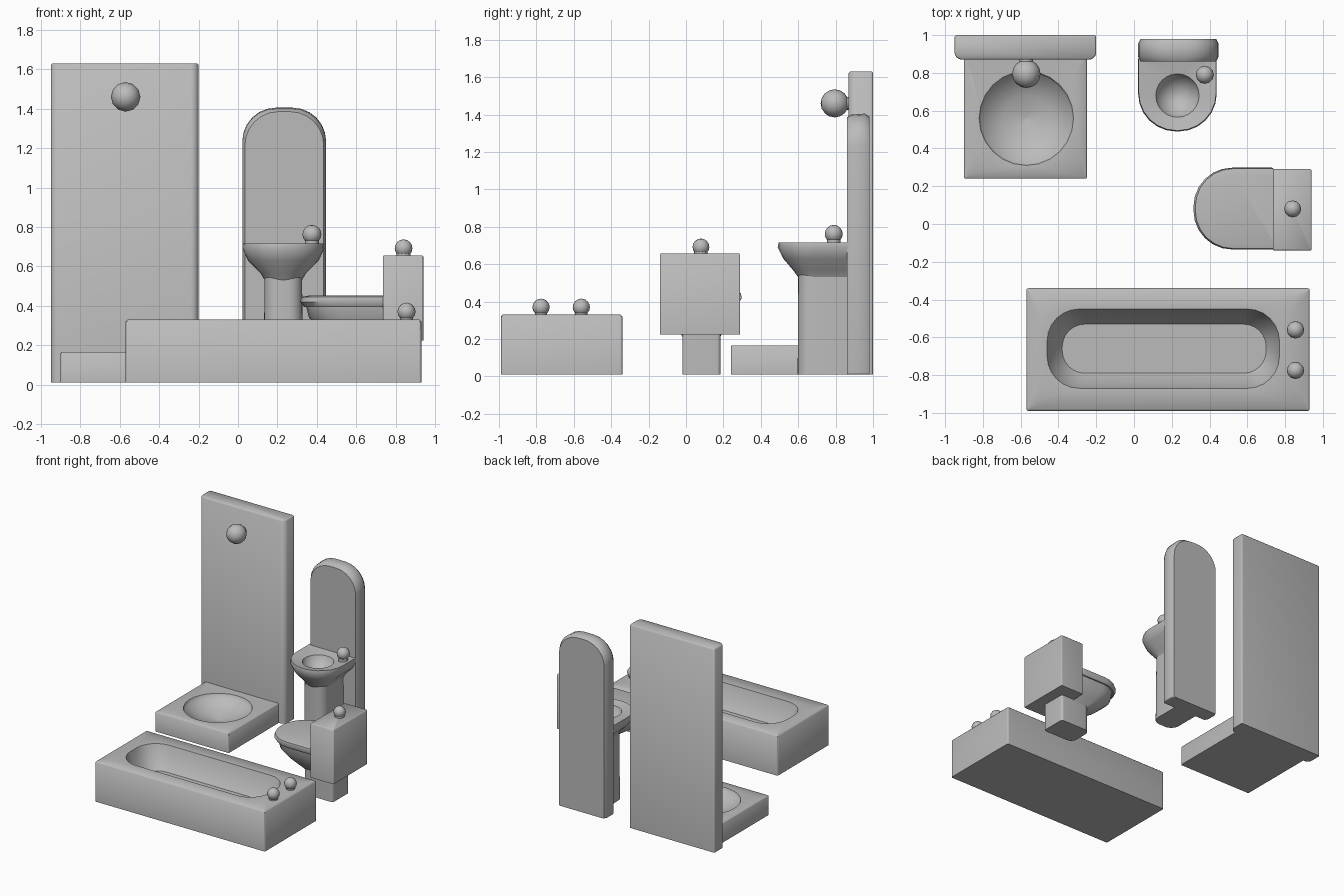
import bpy, bmesh, math
from mathutils import Vector

if "Cube" in bpy.data.objects:
    bpy.data.objects.remove(bpy.data.objects["Cube"])

ceramic = bpy.data.materials.new("grey ceramic")
ceramic.diffuse_color = (0.5, 0.5, 0.5, 1)
ceramic.use_nodes = True
ceramic.node_tree.nodes["Principled BSDF"].inputs["Base Color"].default_value = ceramic.diffuse_color


def ring(x0, x1, y0, y1, z, radii, n=6):
    """Rounded rectangle; radii for corners (+,+), (-,+), (-,-), (+,-)."""
    if not isinstance(radii, tuple):
        radii = (radii,) * 4
    pts = []
    corners = ((x1, y1, -1, -1), (x0, y1, 1, -1), (x0, y0, 1, 1), (x1, y0, -1, 1))
    for i, ((cx, cy, sx, sy), r) in enumerate(zip(corners, radii)):
        for k in range(n + 1):
            a = math.pi / 2 * (i + k / n)
            pts.append((cx + sx * r + r * math.cos(a),
                        cy + sy * r + r * math.sin(a), z))
    return pts


def finish(bm, name):
    bmesh.ops.remove_doubles(bm, verts=bm.verts[:], dist=0.0004)
    bmesh.ops.recalc_face_normals(bm, faces=bm.faces[:])
    mesh = bpy.data.meshes.new(name)
    bm.to_mesh(mesh)
    bm.free()
    mesh.materials.append(ceramic)
    ob = bpy.data.objects.new(name, mesh)
    bpy.context.collection.objects.link(ob)
    return ob


def loft(name, rings, upright=False):
    """Skin a stack of rings; upright swaps the axes so rings stand in x-z."""
    bm = bmesh.new()
    loops = []
    for r in rings:
        loops.append([bm.verts.new((x, z, y) if upright else (x, y, z)) for x, y, z in r])
    for a, b in zip(loops, loops[1:]):
        m = len(a)
        for i in range(m):
            j = (i + 1) % m
            bm.faces.new((a[i], a[j], b[j], b[i]))
    bm.faces.new(loops[0][::-1])
    bm.faces.new(loops[-1])
    return finish(bm, name)


def knob(name, base, direction, dist, radius, stem):
    """Ball on a short stem, standing off a surface."""
    bm = bmesh.new()
    d = Vector(direction)
    centre = Vector(base) + d * dist
    rot = d.to_track_quat('Z', 'Y').to_matrix().to_4x4()
    ball = bmesh.ops.create_uvsphere(bm, u_segments=12, v_segments=8, radius=radius)["verts"]
    bmesh.ops.transform(bm, matrix=rot, verts=ball)
    bmesh.ops.translate(bm, vec=centre, verts=ball)
    post = bmesh.ops.create_cone(bm, cap_ends=True, segments=12, radius1=stem,
                                 radius2=stem, depth=dist)["verts"]
    bmesh.ops.transform(bm, matrix=rot, verts=post)
    bmesh.ops.translate(bm, vec=Vector(base) + d * dist / 2, verts=post)
    finish(bm, name)


# bathtub with sunken oval basin
loft("bathtub", [
    ring(-0.57, 0.93, -0.99, -0.34, 0.01, 0.012),
    ring(-0.57, 0.93, -0.99, -0.34, 0.32, 0.012),
    ring(-0.56, 0.92, -0.98, -0.35, 0.33, 0.01),
    ring(-0.46, 0.77, -0.87, -0.45, 0.325, 0.17),
    ring(-0.43, 0.745, -0.84, -0.48, 0.22, 0.16),
    ring(-0.38, 0.70, -0.79, -0.53, 0.15, 0.12)])
for side, y in (("left", -0.775), ("right", -0.56)):
    knob(side + "_tub_tap", (0.855, y, 0.325), (0, 0, 1), 0.045, 0.046, 0.033)

# shower tray with conical dish
cx, cy = -0.57, 0.56
dish = [ring(cx - r, cx + r, cy - r, cy + r, z, r)
        for r, z in ((0.25, 0.163), (0.24, 0.135), (0.12, 0.09), (0.01, 0.06))]
loft("shower_tray", [
    ring(-0.90, -0.25, 0.24, 0.90, 0.01, 0.008),
    ring(-0.90, -0.25, 0.24, 0.90, 0.16, 0.008),
    ring(-0.894, -0.256, 0.246, 0.90, 0.166, 0.006)] + dish)
# shower wall
loft("shower_wall", [
    ring(-0.95, -0.20, 0.87, 1.0, 0.01, (0.012, 0.012, 0.04, 0.04)),
    ring(-0.95, -0.20, 0.87, 1.0, 1.622, (0.012, 0.012, 0.04, 0.04)),
    ring(-0.943, -0.207, 0.877, 0.993, 1.63, (0.01, 0.01, 0.035, 0.035))])
knob("shower_head", (-0.57, 0.88, 1.46), (0, -1, 0), 0.085, 0.075, 0.035)

# washbasin mirror panel with arched top
arch = (0.17, 0.17, 0.01, 0.01)
loft("mirror_panel", [
    ring(0.035, 0.435, 0.01, 1.385, 0.86, arch),
    ring(0.022, 0.447, 0.01, 1.40, 0.885, arch),
    ring(0.022, 0.447, 0.01, 1.405, 0.955, arch),
    ring(0.035, 0.435, 0.01, 1.39, 0.98, arch)], upright=True)
# washbasin pedestal and bowl
loft("basin_pedestal", [
    ring(0.13, 0.33, 0.597, 0.88, 0.01, (0.01, 0.01, 0.07, 0.07)),
    ring(0.135, 0.325, 0.60, 0.88, 0.57, (0.01, 0.01, 0.07, 0.07))])


def dee(x0, x1, y0, z, r):
    return ring(x0, x1, y0, 0.88, z, (0.008, 0.008, r, r))


loft("basin_bowl", [
    dee(0.135, 0.325, 0.60, 0.53, 0.09),
    dee(0.115, 0.345, 0.575, 0.565, 0.11),
    dee(0.05, 0.41, 0.52, 0.63, 0.17),
    dee(0.022, 0.438, 0.49, 0.69, 0.20),
    dee(0.025, 0.435, 0.495, 0.715, 0.20)] + [
    ring(0.23 - r, 0.23 + r, 0.68 - r, 0.68 + r, z, r)
    for r, z in ((0.115, 0.70), (0.10, 0.66), (0.05, 0.62), (0.01, 0.61))])
knob("basin_tap", (0.375, 0.79, 0.705), (0, 0, 1), 0.057, 0.048, 0.036)

# toilet cistern, foot, bowl and lid
loft("toilet_cistern", [
    ring(0.735, 0.94, -0.14, 0.29, 0.225, 0.008),
    ring(0.735, 0.94, -0.14, 0.29, 0.65, 0.008),
    ring(0.74, 0.935, -0.135, 0.285, 0.656, 0.006)])
loft("toilet_foot", [
    ring(0.58, 0.85, -0.02, 0.185, 0.01, (0.02, 0.05, 0.05, 0.02)),
    ring(0.58, 0.85, -0.02, 0.185, 0.23, (0.02, 0.05, 0.05, 0.02))])


def bowl(x0, y0, y1, z, r):
    return ring(x0, 0.74, y0, y1, z, (0.01, r, r, 0.01))


loft("toilet_bowl", [
    bowl(0.55, -0.01, 0.175, 0.20, 0.08),
    bowl(0.44, -0.06, 0.22, 0.27, 0.13),
    bowl(0.36, -0.10, 0.265, 0.34, 0.17),
    bowl(0.345, -0.11, 0.275, 0.40, 0.18)])
loft("toilet_lid", [
    bowl(0.335, -0.12, 0.285, 0.395, 0.19),
    bowl(0.315, -0.135, 0.298, 0.42, 0.205),
    bowl(0.325, -0.13, 0.293, 0.445, 0.20),
    bowl(0.36, -0.10, 0.26, 0.452, 0.17)])
knob("flush_button", (0.84, 0.08, 0.65), (0, 0, 1), 0.042, 0.045, 0.036)

# smooth shading with crisp edges
for ob in bpy.data.objects:
    ob.select_set(True)
bpy.context.view_layer.objects.active = bpy.data.objects["bathtub"]
bpy.ops.object.shade_smooth_by_angle(angle=math.radians(50))
